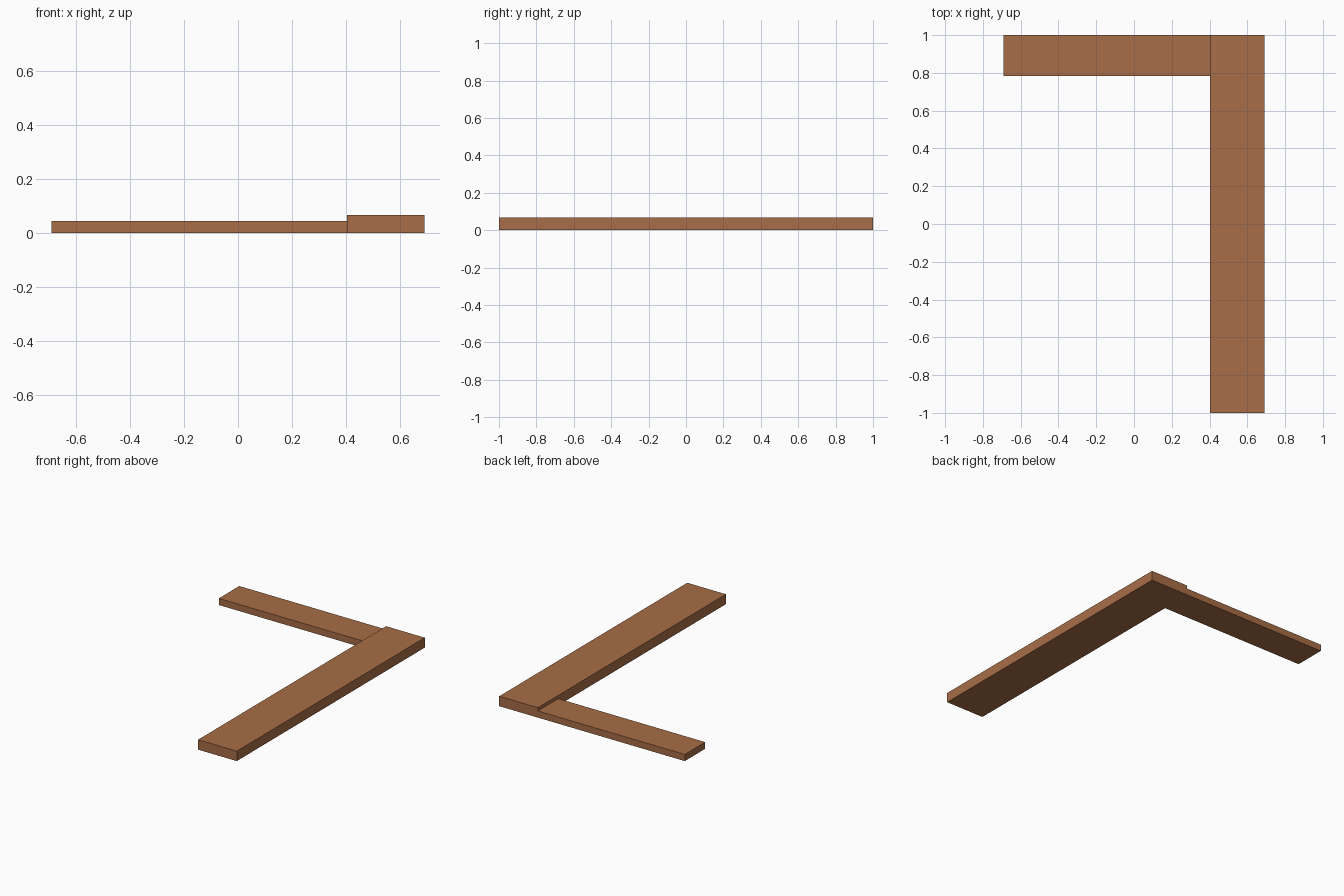
import bpy

if "Cube" in bpy.data.objects:
    bpy.data.objects.remove(bpy.data.objects["Cube"])

# One flat wood colour
wood = bpy.data.materials.new("brown_wood")
wood.diffuse_color = (0.39, 0.153, 0.063, 1.0)
wood.use_nodes = True
wood.node_tree.nodes["Principled BSDF"].inputs["Base Color"].default_value = wood.diffuse_color


def slab(name, x0, x1, y0, y1, height):
    """Box standing on z = 0 between the given limits."""
    bpy.ops.mesh.primitive_cube_add(size=1)
    ob = bpy.context.object
    ob.name = ob.data.name = name
    for v in ob.data.vertices:
        v.co.x = x1 if v.co.x > 0 else x0
        v.co.y = y1 if v.co.y > 0 else y0
        v.co.z = height if v.co.z > 0 else 0.0
    ob.data.materials.append(wood)
    return ob


# Long, thicker board along the right side
slab("long_board", 0.403, 0.691, -1.0, 1.0, 0.067)
# Short, thinner board along the back, butted against the long one
slab("short_board", -0.691, 0.403, 0.783, 1.0, 0.045)
